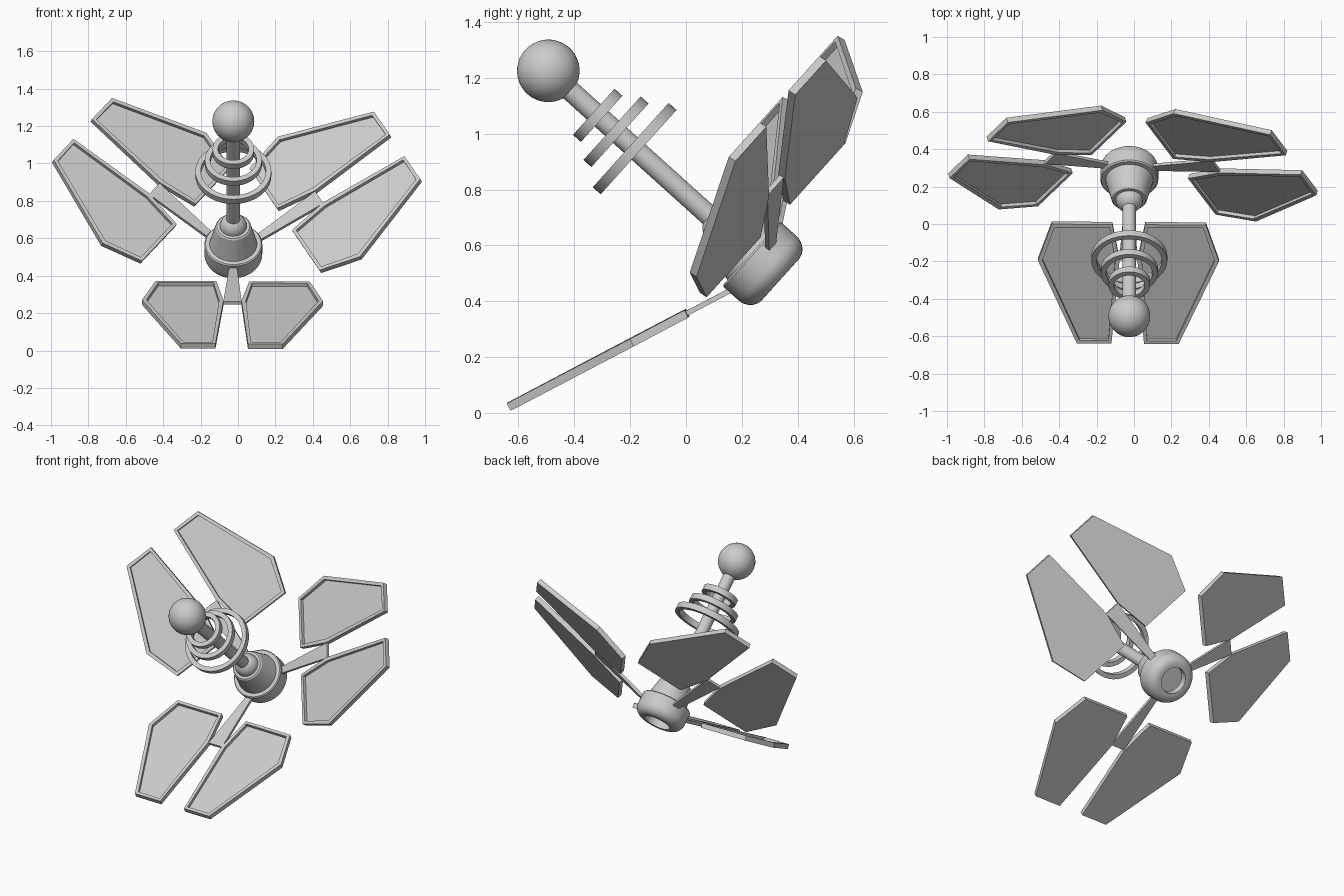
import bpy, bmesh, math
from math import radians, cos, sin, pi
from mathutils import Matrix

if "Cube" in bpy.data.objects:
    bpy.data.objects.remove(bpy.data.objects["Cube"])

# Dish frame: origin at the ball, local z runs along the tilted mast
FRAME = Matrix.Translation((-0.025, -0.493, 1.225)) @ Matrix.Rotation(radians(48), 4, 'X')
smooth_parts = []


def make_object(name, bm, matrix):
    bmesh.ops.recalc_face_normals(bm, faces=bm.faces)
    mesh = bpy.data.meshes.new(name)
    bm.to_mesh(mesh)
    bm.free()
    ob = bpy.data.objects.new(name, mesh)
    bpy.context.collection.objects.link(ob)
    ob.matrix_world = matrix
    return ob


def lathe(name, profile, segments=40, closed=False):
    """Spin (radius, height) points around the mast axis."""
    bm = bmesh.new()
    verts = [bm.verts.new((r, 0, z)) for r, z in profile]
    pairs = list(zip(verts, verts[1:])) + ([(verts[-1], verts[0])] if closed else [])
    edges = [bm.edges.new(p) for p in pairs]
    bmesh.ops.spin(bm, geom=verts + edges, cent=(0, 0, 0), axis=(0, 0, 1),
                   angle=2 * pi, steps=segments, use_duplicate=False)
    bmesh.ops.remove_doubles(bm, verts=bm.verts, dist=1e-5)
    smooth_parts.append(make_object(name, bm, FRAME))


def slab(outline, z0, z1):
    """Extrude a flat outline; returns the bmesh and its top face."""
    bm = bmesh.new()
    low = [bm.verts.new((x, y, z0)) for x, y in outline]
    top = [bm.verts.new((x, y, z1)) for x, y in outline]
    n = len(outline)
    bm.faces.new(low[::-1])
    for i in range(n):
        j = (i + 1) % n
        bm.faces.new((low[i], low[j], top[j], top[i]))
    face = bm.faces.new(top)
    bm.normal_update()
    return bm, face


# Ball at the tip
R = 0.112
lathe("feed_ball", [(R * sin(pi * i / 20), R * cos(pi * i / 20)) for i in range(21)])

# Mast
lathe("mast", [(0, -0.05), (0.037, -0.05), (0.037, -0.85), (0, -0.85)])

# Three floating rings growing towards the hub
for i, (r, s) in enumerate([(0.111, 0.238), (0.153, 0.326), (0.203, 0.416)]):
    lathe(f"ring_{i + 1}", [(r, -s - 0.019), (r, -s + 0.019),
                            (r - 0.029, -s + 0.019), (r - 0.029, -s - 0.019)], closed=True)

# Dome where the mast meets the hub
lathe("mast_dome", [(0.072 * cos(pi / 2 * i / 8), -0.838 + 0.07 * sin(pi / 2 * i / 8))
                    for i in range(9)])

# Hub: cone, wide collar with rounded underside and recessed base
rounded = [(0.098 + 0.057 * cos(pi / 2 * i / 8), -1.055 - 0.063 * sin(pi / 2 * i / 8))
           for i in range(9)]
lathe("hub", [(0, -0.838), (0.088, -0.838), (0.095, -0.845), (0.127, -0.978),
              (0.149, -0.978), (0.155, -0.985)] + rounded
      + [(0.082, -1.118), (0.082, -1.07), (0, -1.07)])

# Three arms, each carrying a mirrored pair of framed panels
HALF = [(0, 0.088), (0.22, 0.048), (0.72, 0.087), (0.72, 0.272), (0.22, 0.484), (0, 0.412)]
ARM = [(-0.21, -0.018), (0.22, -0.049), (0.22, 0.049), (-0.21, 0.018)]
for label, angle in (("front", -90.5), ("right", 27), ("left", 145)):
    place = (FRAME @ Matrix.Rotation(radians(angle), 4, 'Z')
             @ Matrix.Translation((0.3125, 0, -0.95))
             @ Matrix.Rotation(radians(-20.3), 4, 'Y'))
    bm, _ = slab(ARM, -0.009, 0.009)
    make_object(f"{label}_arm", bm, place)
    for side, sign in (("a", -1), ("b", 1)):
        pts = [(x, y * sign) for x, y in HALF]
        if sign > 0:
            pass
        else:
            pts.reverse()
        # keep outlines counter-clockwise so the inset face points forward
        area = sum(a[0] * b[1] - b[0] * a[1] for a, b in zip(pts, pts[1:] + pts[:1]))
        if area < 0:
            pts.reverse()
        bm, top = slab(pts, -0.015, 0.015)
        bmesh.ops.inset_region(bm, faces=[top], thickness=0.024)
        hole = bmesh.ops.extrude_discrete_faces(bm, faces=[top])["faces"][0]
        bmesh.ops.translate(bm, vec=(0, 0, -0.02), verts=hole.verts)
        make_object(f"{label}_panel_{side}", bm, place)

# Smooth the turned parts, keeping their edges sharp
for ob in smooth_parts:
    ob.select_set(True)
bpy.context.view_layer.objects.active = smooth_parts[0]
bpy.ops.object.shade_smooth_by_angle(angle=radians(30))
